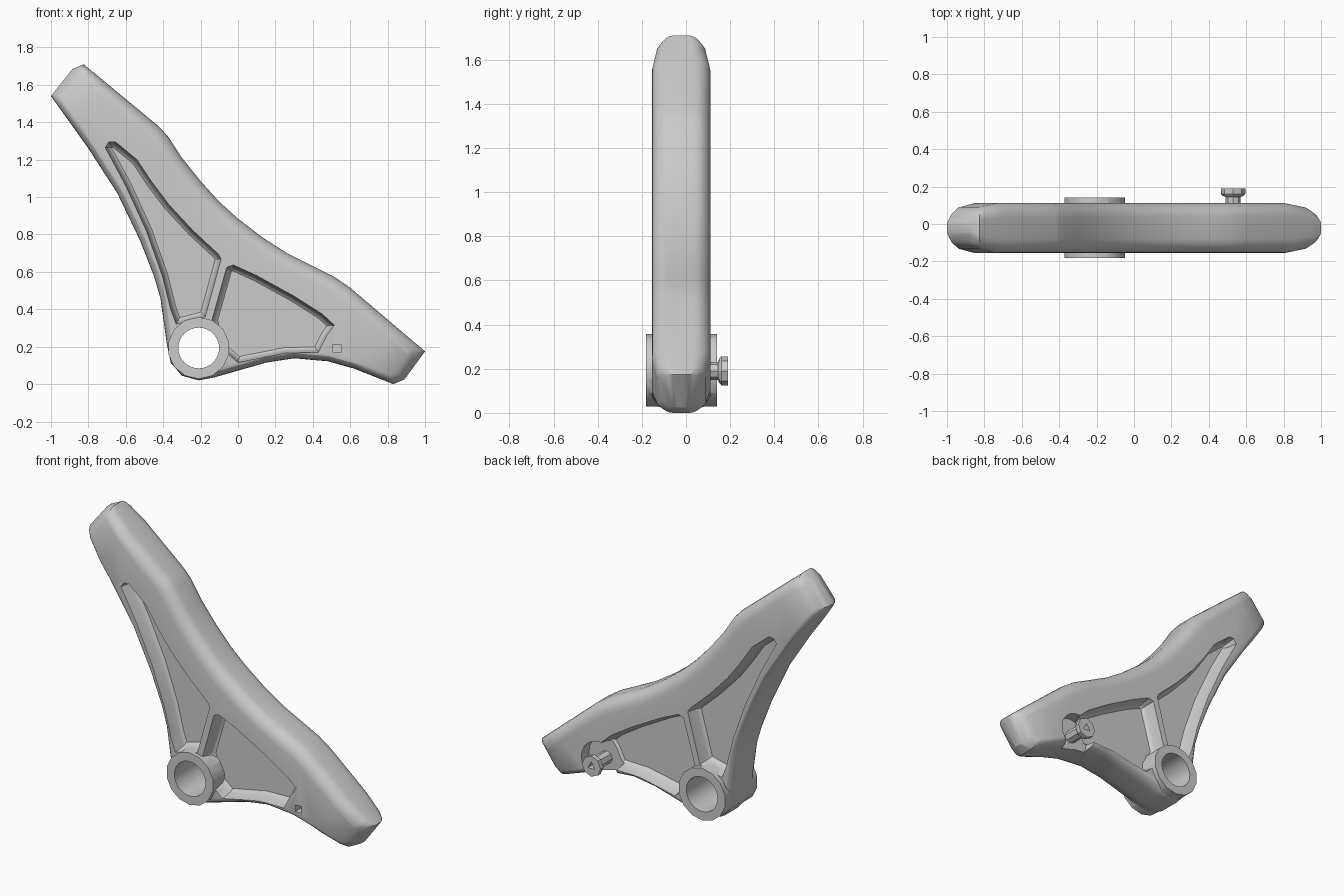
import bpy, bmesh
from math import sin, cos, pi
from mathutils import Vector

if "Cube" in bpy.data.objects:
    bpy.data.objects.remove(bpy.data.objects["Cube"])

MID, HALF = -0.022, 0.133          # body mid-plane and half thickness in y
HUB, PEG = (-0.21, 0.193), (0.53, 0.19)


def circle(c, r, n, turn=0.0):
    return [(c[0] + r * cos(turn + 2 * pi * i / n), c[1] + r * sin(turn + 2 * pi * i / n)) for i in range(n)]


def inset(pts, d, weights=None):
    """Mitred inward offset of a closed x-z polygon, optionally weighted per corner."""
    p = [Vector(q) for q in pts]
    n = len(p)
    area = sum(p[i - 1].x * p[i].y - p[i].x * p[i - 1].y for i in range(n))
    s = 1 if area > 0 else -1
    out = []
    for i in range(n):
        a = (p[i] - p[i - 1]).normalized()
        b = (p[(i + 1) % n] - p[i]).normalized()
        na, nb = Vector((-a.y, a.x)) * s, Vector((-b.y, b.x)) * s
        m = (na + nb) / max(1 + na.dot(nb), 0.4)
        out.append(tuple(p[i] + m * d * (weights[i] if weights else 1)))
    return out


def loft(name, rings, shape=None):
    """Closed solid through (points, y) rings."""
    bm = bmesh.new()
    loops = [[bm.verts.new((x, y, z)) for x, z in pts] for pts, y in rings]
    n = len(loops[0])
    for a, b in zip(loops, loops[1:]):
        for i in range(n):
            bm.faces.new((a[i - 1], a[i], b[i], b[i - 1]))
    bm.faces.new(loops[0])
    bm.faces.new(loops[-1])
    if shape:
        shape(bm)
    bmesh.ops.recalc_face_normals(bm, faces=bm.faces)
    bmesh.ops.triangulate(bm, faces=bm.faces)
    me = bpy.data.meshes.new(name)
    bm.to_mesh(me)
    bm.free()
    ob = bpy.data.objects.new(name, me)
    bpy.context.collection.objects.link(ob)
    return ob


def boolean(ob, tool, op='DIFFERENCE'):
    tool.hide_render = True
    bpy.context.view_layer.objects.active = ob
    m = ob.modifiers.new("cut", 'BOOLEAN')
    m.operation, m.solver, m.object = op, 'EXACT', tool
    bpy.ops.object.modifier_apply(modifier=m.name)
    bpy.data.objects.remove(tool)


def smooth(ob, angle=0.45):
    bpy.ops.object.select_all(action='DESELECT')
    ob.select_set(True)
    bpy.context.view_layer.objects.active = ob
    bpy.ops.object.shade_smooth_by_angle(angle=angle)


# Body: outline with rounded rims, softer along the upper edge
outline = [(-1.0, 1.54), (-0.885, 1.685), (-0.825, 1.71), (-0.42, 1.375), (-0.375, 1.325), (-0.3, 1.21),
           (-0.2, 1.085), (-0.1, 0.975), (0.0, 0.885), (0.13, 0.785), (0.27, 0.695), (0.41, 0.625),
           (0.52, 0.57), (0.6, 0.515), (1.0, 0.175), (0.89, 0.025), (0.83, 0.0), (0.62, 0.083),
           (0.48, 0.122), (0.3, 0.138), (0.15, 0.115), (-0.13, 0.035), (-0.21, 0.02), (-0.3, 0.045),
           (-0.36, 0.115), (-0.38, 0.21), (-0.415, 0.46), (-0.45, 0.58), (-0.525, 0.77),
           (-0.645, 1.02), (-0.8, 1.26)]
softness = [1] * 2 + [1.5] + [2] * 11 + [1.7] + [1] * 16


def taper_ends(bm):
    """Narrow both arm tips along the arm direction."""
    u = Vector((0.77, 0, -0.64))
    steps = [(0.0, 0.35), (0.025, 0.64), (0.07, 0.84), (0.2, 1.0)]
    for end, sgn in ((0.665, 1), (-1.757, -1)):
        for d, _ in steps[1:]:
            geom = bm.verts[:] + bm.edges[:] + bm.faces[:]
            bmesh.ops.bisect_plane(bm, geom=geom, plane_co=u * (end - sgn * d) / u.length_squared, plane_no=u)
        for v in bm.verts:
            d = max((end - v.co.dot(u)) * sgn, 0)
            for (d0, f0), (d1, f1) in zip(steps, steps[1:]):
                if d0 <= d < d1:
                    f = f0 + (f1 - f0) * (d - d0) / (d1 - d0)
                    v.co.y = MID + (v.co.y - MID) * f


arc = [(0.04 * (1 - cos(a)), HALF - 0.075 * (1 - sin(a))) for a in [i * pi / 10 for i in range(6)]]
rings = [(inset(outline, d, softness), MID - y) for d, y in reversed(arc)]
rings += [(inset(outline, d, softness), MID + y) for d, y in arc]
body = loft("lever_body", rings, taper_ends)

# Drafted pockets with filleted floors on both faces
long_pocket = [(-0.71, 1.265), (-0.69, 1.295), (-0.655, 1.295), (-0.54, 1.2), (-0.46, 1.08), (-0.37, 0.96),
               (-0.24, 0.82), (-0.105, 0.695), (-0.09, 0.67), (-0.175, 0.36), (-0.33, 0.32), (-0.36, 0.4),
               (-0.405, 0.58), (-0.49, 0.82), (-0.6, 1.06)]
short_pocket = [(-0.06, 0.625), (-0.025, 0.637), (0.1, 0.58), (0.3, 0.47), (0.45, 0.375), (0.515, 0.315),
                (0.475, 0.26), (0.43, 0.17), (0.25, 0.165), (0.0, 0.115), (-0.1, 0.2), (-0.14, 0.34)]
for pts in (long_pocket, short_pocket):
    for s in (-1, 1):
        profile = [(0, 0.25), (0, HALF), (0.012, 0.065), (0.019, 0.052), (0.03, 0.043)]
        boolean(body, loft("pocket_cutter", [(inset(pts, d), MID + s * y) for d, y in profile]))

# Round seat behind the peg, open to the lower edge
seat = circle(PEG, 0.125, 20)
boolean(body, loft("peg_seat_cutter", [(seat, 0.035), (seat, 0.3)]))

# Hub with bore
hub = circle(HUB, 0.165, 14, pi / 14)
boolean(body, loft("hub", [(hub, -0.181), (hub, 0.141)]), 'UNION')
bore = circle(HUB, 0.109, 32)
boolean(body, loft("bore_cutter", [(bore, -0.4), (bore, 0.4)]))

# Small square hole on the front of the peg position
hole = circle(PEG, 0.03, 4, pi / 4)
boolean(body, loft("front_hole_cutter", [(hole, -0.3), (hole, -0.1)]))
smooth(body)

# Peg with wide head and triangular socket
stem, head = circle(PEG, 0.04, 8), circle(PEG, 0.065, 8)
peg = loft("peg", [(stem, 0.0), (stem, 0.145), (circle(PEG, 0.055, 8), 0.15), (head, 0.16), (head, 0.19)])
socket = circle(PEG, 0.028, 3, pi / 2)
boolean(peg, loft("socket_cutter", [(socket, 0.12), (socket, 0.3)]))
smooth(peg)
